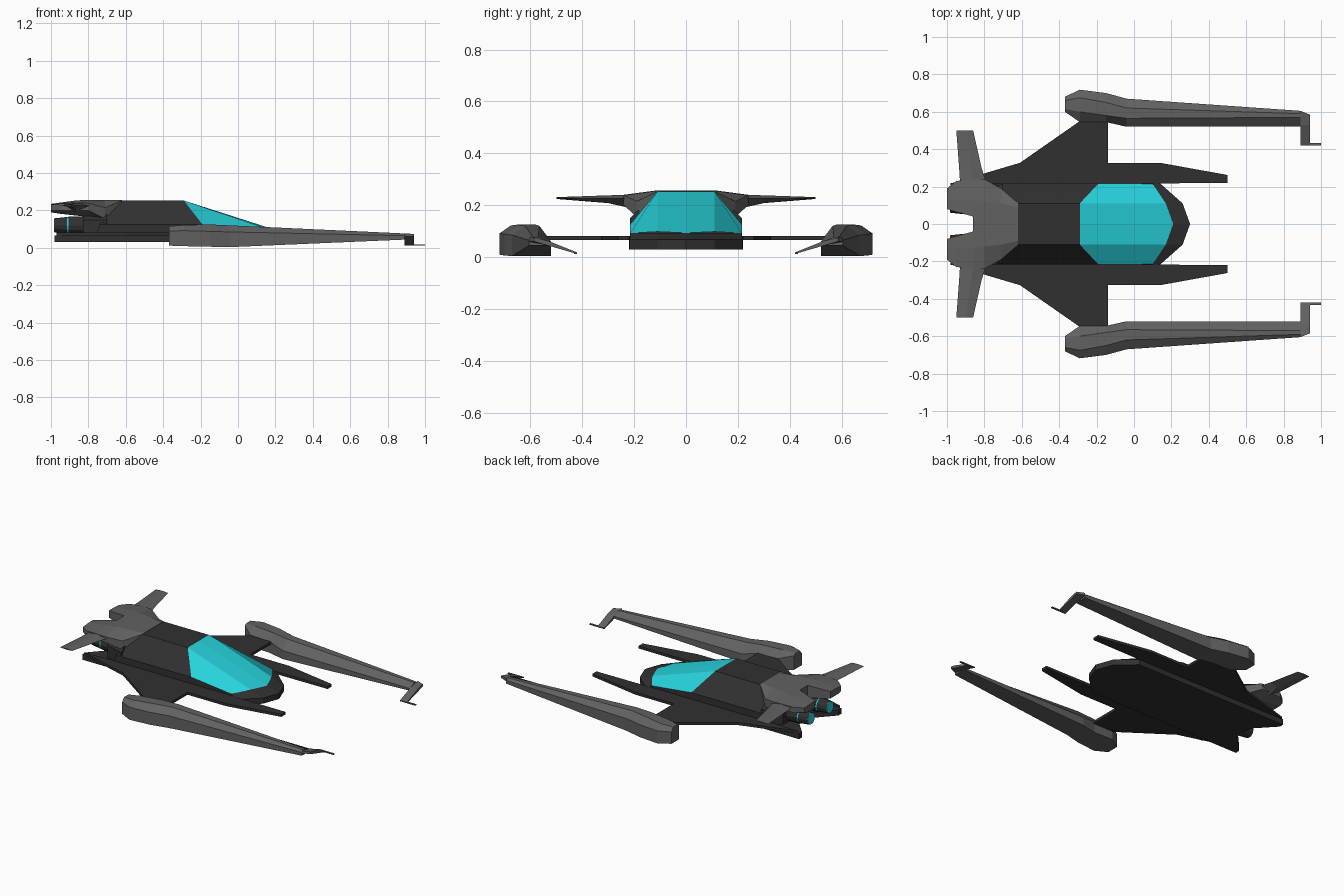
import bpy, bmesh, math
from mathutils import Matrix


def material(name, rgb):
    m = bpy.data.materials.new(name)
    m.diffuse_color = (*rgb, 1)
    return m


DARK = material("dark_panel", (0.03, 0.03, 0.03))
GREY = material("mid_grey", (0.12, 0.12, 0.12))
CYAN = material("cyan_glass", (0.02, 0.65, 0.72))


def finish(name, bm, mat, mirror=True):
    if mirror:  # drop faces lying on the symmetry plane
        inner = [f for f in bm.faces if all(abs(v.co.y) < 1e-5 for v in f.verts)]
        bmesh.ops.delete(bm, geom=inner, context='FACES')
    bmesh.ops.recalc_face_normals(bm, faces=bm.faces)
    me = bpy.data.meshes.new(name)
    bm.to_mesh(me)
    bm.free()
    ob = bpy.data.objects.new(name, me)
    bpy.context.collection.objects.link(ob)
    me.materials.append(mat)
    if mirror:
        mod = ob.modifiers.new("mirror", 'MIRROR')
        mod.use_axis = (False, True, False)
    return ob


def loft(name, rings, mat, mirror=True):
    bm = bmesh.new()
    loops = [[bm.verts.new(p) for p in r] for r in rings]
    n = len(loops[0])
    for a, b in zip(loops, loops[1:]):
        for i in range(n):
            j = (i + 1) % n
            bm.faces.new((a[i], a[j], b[j], b[i]))
    bm.faces.new(loops[0])
    bm.faces.new(loops[-1])
    bmesh.ops.remove_doubles(bm, verts=bm.verts, dist=1e-5)
    return finish(name, bm, mat, mirror)


def plate(name, outline, z0, z1, mat, mirror=True):
    return loft(name, [[(x, y, z) for x, y in outline] for z in (z0, z1)], mat, mirror)


def shell(name, pts, faces, mat):
    bm = bmesh.new()
    vs = [bm.verts.new(p) for p in pts]
    for f in faces:
        bm.faces.new([vs[i] for i in f])
    return finish(name, bm, mat)


# Hull slab with notched stern and sloping nose rim
stern = [(-0.98, 0.22), (-0.98, 0.19), (-0.86, 0.06), (-0.86, 0)]
plate("hull_slab", [(0.3, 0), (0.26, 0.11), (0.14, 0.217)] + stern, 0.03, 0.067, DARK)
low = [(0.3, 0), (0.26, 0.11), (0.14, 0.217), (-0.75, 0.217), (-0.75, 0)]
high = [(0.21, 0), (0.17, 0.11), (0.1, 0.215), (-0.72, 0.215), (-0.72, 0)]
loft("nose_rim", [[(x, y, 0.067) for x, y in low], [(x, y, 0.093) for x, y in high]], DARK)

# Side wings with forward prongs
plate("side_wing", [(0.5, 0.22), (0.5, 0.262), (0.14, 0.327), (-0.14, 0.327),
                    (-0.14, 0.55), (-0.29, 0.55), (-0.61, 0.327), (-0.97, 0.22),
                    (-0.7, 0.21)], 0.065, 0.082, DARK)

# Cabin roof and sides
shell("cabin", [(-0.29, 0, .253), (-0.29, .11, .253), (-0.19, .216, .125), (0.1, .215, .092),
                (-0.62, 0, .253), (-0.62, .11, .253), (-0.74, .216, .125), (-0.76, .216, .067),
                (-0.19, .216, .067), (0.1, .216, .067), (-0.74, 0, .125), (-0.76, 0, .067)],
      [(0, 1, 5, 4), (1, 2, 6, 5), (2, 8, 7, 6), (2, 3, 9, 8),
       (4, 5, 6, 10), (10, 6, 7, 11)], DARK)

# Canopy glass
shell("canopy", [(-0.29, 0, .253), (-0.29, .11, .253), (-0.19, .216, .125), (0.1, .215, .092),
                 (0.17, .11, .098), (0.21, 0, .093)],
      [(0, 1, 4, 5), (1, 2, 3, 4)], CYAN)


# Tail pods on the rear deck
def tail_ring(x, yi, ym, yo, zt, zo, zl, zb):
    return [(x, yi, zt), (x, ym, zt), (x, yo, zo), (x, yo, zl), (x, ym + 0.04, zb), (x, yi, zb)]


loft("tail_deck", [tail_ring(-0.62, 0, .09, .112, .255, .253, .24, .22),
                   tail_ring(-0.71, 0, .11, .19, .256, .215, .155, .15),
                   tail_ring(-0.80, 0, .12, .24, .256, .238, .20, .168),
                   tail_ring(-0.86, 0, .13, .24, .254, .24, .20, .172),
                   tail_ring(-0.86, .04, .13, .24, .254, .24, .20, .172),
                   tail_ring(-0.95, .065, .13, .23, .242, .236, .20, .182),
                   tail_ring(-1.0, .08, .13, .19, .235, .23, .20, .19)], GREY)

# Swept tail fins
loft("tail_fin", [[(-0.79, .22, .225), (-0.86, .22, .24), (-0.93, .22, .228), (-0.87, .22, .19)],
                  [(-0.815, .30, .225), (-0.87, .30, .238), (-0.935, .30, .226), (-0.87, .30, .208)],
                  [(-0.86, .5, .228), (-0.9, .5, .231), (-0.95, .5, .228), (-0.9, .5, .224)]], GREY)

# Engine block under the tail
loft("engine_block", [[(x, 0, .06), (x, w, .06), (x, w, .15), (x, w - .03, .18), (x, 0, .18)]
                      for x, w in ((-0.70, .215), (-0.83, .175))], DARK)


# Thrusters: dark barrels with glowing ring and end disc
def barrel(name, x0, x1, r0, r1, mat):
    bm = bmesh.new()
    rot = Matrix.Translation(((x0 + x1) / 2, 0.098, 0.12)) @ Matrix.Rotation(math.pi / 2, 4, 'Y')
    bmesh.ops.create_cone(bm, cap_ends=True, segments=12, radius1=r0, radius2=r1,
                          depth=x1 - x0, matrix=rot)
    finish(name, bm, mat)


barrel("thruster_body", -0.905, -0.72, 0.047, 0.052, DARK)
barrel("thruster_ring", -0.915, -0.905, 0.044, 0.044, CYAN)
barrel("thruster_nozzle", -0.98, -0.915, 0.038, 0.045, DARK)
barrel("thruster_glow", -0.985, -0.98, 0.036, 0.036, CYAN)


# Outrigger booms
def boom_ring(x, yi, a, b, yo, z0, zi, zt, zo):
    return [(x, yi, z0), (x, yi, zi), (x, a, zt), (x, b, zt), (x, yo, zo), (x, yo, z0)]


loft("boom", [boom_ring(-0.37, .60, .615, .66, .68, .012, .105, .115, .09),
              boom_ring(-0.29, .545, .60, .675, .718, .009, .085, .122, .092),
              boom_ring(-0.15, .545, .58, .65, .70, .006, .08, .125, .088),
              boom_ring(-0.04, .52, .565, .62, .67, .004, .06, .120, .085),
              boom_ring(0.89, .52, .57, .59, .605, .044, .058, .077, .065)], GREY)

# Hooked boom tips
loft("boom_tip", [[(0.89, .605, .06), (0.94, .585, .06), (0.94, .585, .075), (0.89, .605, .076)],
                  [(0.89, .53, .044), (0.94, .53, .044), (0.94, .53, .062), (0.89, .53, .062)],
                  [(0.89, .42, .012), (0.94, .42, .012), (0.94, .42, .018), (0.89, .42, .018)]], GREY)
plate("boom_spike", [(0.93, .42), (1.0, .42), (1.0, .432), (0.93, .432)], 0.012, 0.018, GREY)
